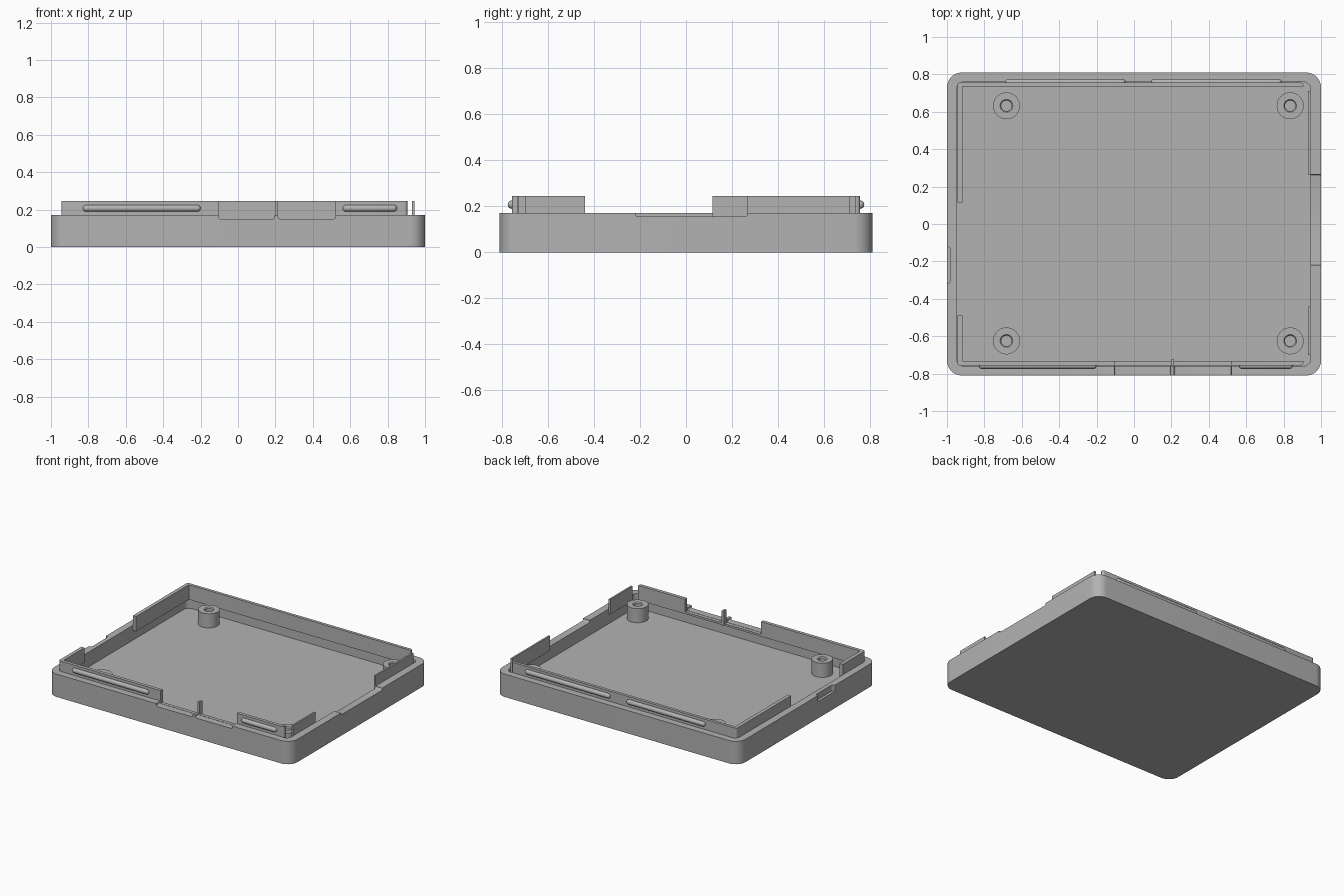
import bpy, bmesh, math
from mathutils import Vector

if "Cube" in bpy.data.objects:
    bpy.data.objects.remove(bpy.data.objects["Cube"], do_unlink=True)

grey = bpy.data.materials.new("plain grey")
grey.use_nodes = True
grey.diffuse_color = (0.45, 0.45, 0.45, 1)
grey.node_tree.nodes["Principled BSDF"].inputs["Base Color"].default_value = grey.diffuse_color

RIM, TOP, FLOOR, LIP_LOW = 0.17, 0.245, 0.06, 0.135
IN_X, IN_Y = 0.948, 0.76


def finish(name, bm, smooth=True):
    bmesh.ops.recalc_face_normals(bm, faces=bm.faces)
    mesh = bpy.data.meshes.new(name)
    bm.to_mesh(mesh)
    bm.free()
    mesh.materials.append(grey)
    ob = bpy.data.objects.new(name, mesh)
    bpy.context.collection.objects.link(ob)
    if smooth:
        shade(ob)
    return ob


def shade(ob):
    bpy.ops.object.select_all(action='DESELECT')
    ob.select_set(True)
    bpy.context.view_layer.objects.active = ob
    bpy.ops.object.shade_smooth_by_angle(angle=math.radians(30))


def rounded(name, x0, x1, y0, y1, z0, z1, r=0.0, axis=2, steps=10):
    """Box whose edges along one axis are rounded."""
    bm = bmesh.new()
    bmesh.ops.create_cube(bm, size=1)
    for v in bm.verts:
        v.co = Vector((x0 if v.co.x < 0 else x1,
                       y0 if v.co.y < 0 else y1,
                       z0 if v.co.z < 0 else z1))
    if r:
        edges = [e for e in bm.edges
                 if abs((e.verts[0].co - e.verts[1].co).normalized()[axis]) > 0.9]
        bmesh.ops.bevel(bm, geom=edges, offset=r, segments=steps,
                        profile=0.5, affect='EDGES')
    return finish(name, bm)


def cut(target, *cutters):
    for c in cutters:
        m = target.modifiers.new("cut", 'BOOLEAN')
        m.operation, m.solver, m.object = 'DIFFERENCE', 'EXACT', c
        bpy.ops.object.select_all(action='DESELECT')
        bpy.context.view_layer.objects.active = target
        bpy.ops.object.modifier_apply(modifier=m.name)
        bpy.data.objects.remove(c, do_unlink=True)
    shade(target)


# Tray with cavity, port notches and a fingernail recess
tray = rounded("tray", -1, 1, -0.81, 0.81, 0, RIM, 0.08, steps=12)
cut(tray,
    rounded("cavity_cutter", -IN_X, IN_X - 0.003, -IN_Y, IN_Y, FLOOR, 0.4, 0.04),
    rounded("wide_port_cutter", -0.105, 0.195, -0.9, -0.7, 0.15, 0.3, 0.01, 1, 4),
    rounded("narrow_port_cutter", 0.215, 0.52, -0.9, -0.7, 0.15, 0.3, 0.01, 1, 4),
    rounded("side_port_cutter", 0.9, 1.1, -0.22, 0.265, 0.155, 0.3, 0.01, 0, 4),
    rounded("nail_recess_cutter", -1.1, -0.98, -0.32, -0.12, 0.125, 0.3, 0.02, 2, 6))


# Raised lip: one ring, opened by cutters
lip = rounded("lip", -IN_X + 0.003, 0.905, -IN_Y + 0.003, IN_Y - 0.003,
              LIP_LOW, TOP, 0.015, steps=5)
cut(lip,
    rounded("lip_inside_cutter", -0.918, 1.1, -0.732, 0.735, 0, 0.4),
    rounded("lip_front_cutter", -0.105, 0.52, -0.9, -0.7, 0.15, 0.4),
    rounded("lip_left_cutter", -1.1, -0.85, -0.49, 0.115, 0, 0.4))

# Thin tabs on the other side
for name, y0, y1 in (("front_side_tab", -0.70, -0.44), ("rear_side_tab", 0.265, 0.71)):
    rounded(name, 0.93, 0.943, y0, y1, LIP_LOW, TOP)
    rounded(name + "_root", 0.93, 0.95, y0, y1, LIP_LOW, 0.155)

# Post between the two ports
rounded("port_post", 0.197, 0.214, -0.757, -0.725, LIP_LOW, TOP)


# Rounded snap ridges along the lip
def ridge(name, x0, x1, y, r=0.018):
    bm = bmesh.new()
    bmesh.ops.create_uvsphere(bm, u_segments=20, v_segments=10, radius=r)
    for v in bm.verts:
        x, z = v.co.x, v.co.z
        v.co.x, v.co.z = z, x
        if abs(z) < 1e-5:
            v.co.x = 0
    # Split at the middle ring, then stretch the halves apart
    mid = [e for e in bm.edges if all(abs(v.co.x) < 1e-5 for v in e.verts)]
    bmesh.ops.split_edges(bm, edges=mid)
    for f in bm.faces:
        f.tag = f.calc_center_median().x > 0
    for v in bm.verts:
        v.co.x += x1 - r if v.link_faces[0].tag else x0 + r
        v.co.y += y
        v.co.z += 0.207
    bmesh.ops.bridge_loops(bm, edges=[e for e in bm.edges if e.is_boundary])
    finish(name, bm)


ridge("front_long_ridge", -0.83, -0.2, -0.757)
ridge("front_short_ridge", 0.56, 0.85, -0.757)
ridge("back_ridge_a", -0.69, -0.045, 0.757)
ridge("back_ridge_b", 0.09, 0.79, 0.757)


# Screw bosses, turned from a profile
def boss(name, x, y):
    profile = [(0.072, FLOOR - 0.02), (0.072, 0.165), (0.034, 0.165),
               (0.028, 0.158), (0.028, FLOOR + 0.01), (0, FLOOR + 0.01)]
    bm = bmesh.new()
    verts = [bm.verts.new((r, 0, z)) for r, z in profile]
    edges = [bm.edges.new(p) for p in zip(verts, verts[1:])]
    bmesh.ops.spin(bm, geom=verts + edges, axis=(0, 0, 1), cent=(0, 0, 0),
                   angle=math.tau, steps=40)
    bmesh.ops.remove_doubles(bm, verts=bm.verts, dist=1e-5)
    bmesh.ops.translate(bm, verts=bm.verts, vec=(x, y, 0))
    finish(name, bm)


for xn, x in (("right", -0.682), ("left", 0.835)):
    for yn, y in (("front", -0.625), ("back", 0.632)):
        boss(f"{yn}_{xn}_boss", x, y)
